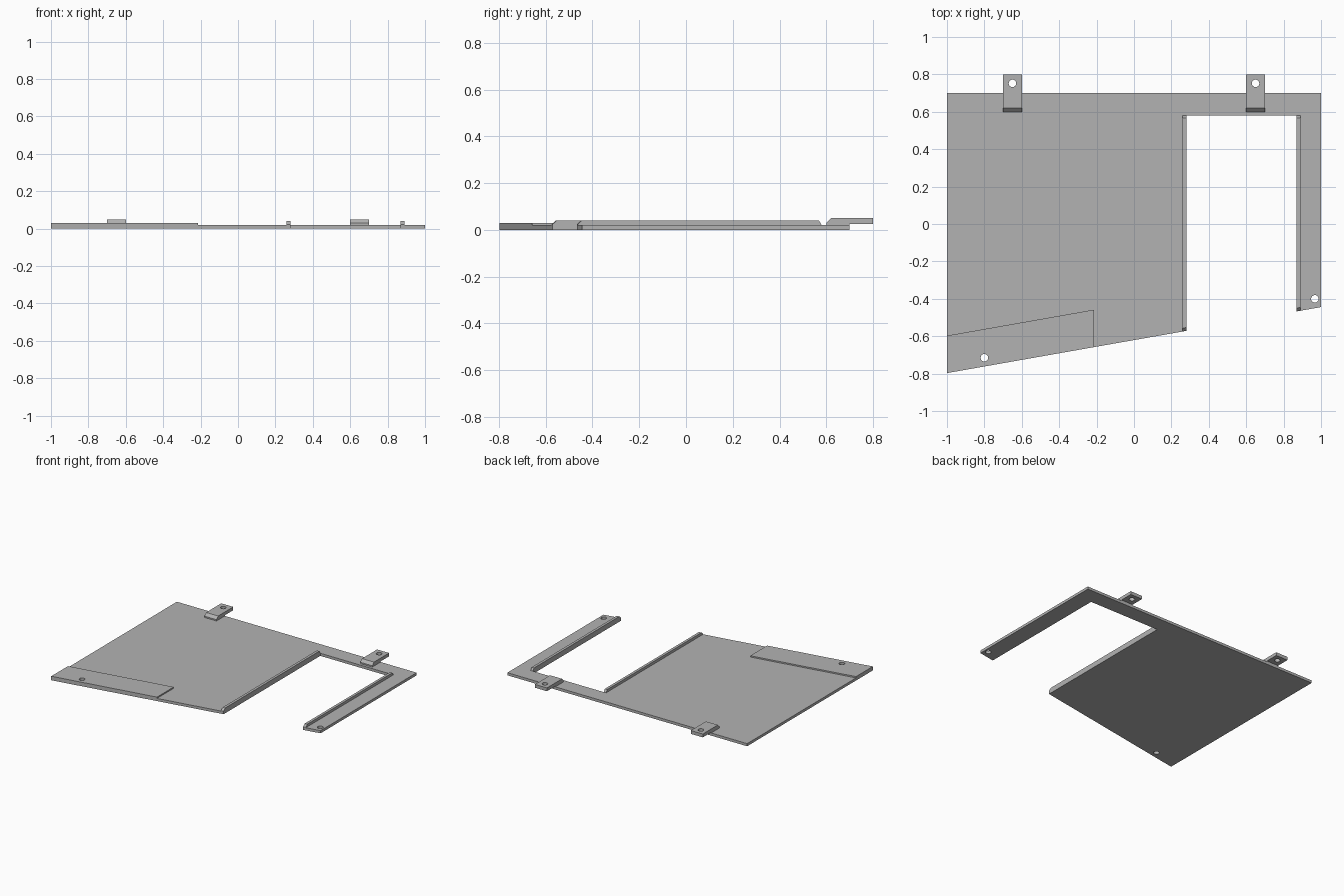
import bpy, bmesh, math
from mathutils import Vector

cube = bpy.data.objects.get("Cube")
if cube:
    bpy.data.objects.remove(cube, do_unlink=True)

grey = bpy.data.materials.new("plain grey")
grey.use_nodes = True
colour = (0.45, 0.45, 0.45, 1)
grey.diffuse_color = colour
grey.node_tree.nodes["Principled BSDF"].inputs["Base Color"].default_value = colour

SLOPE = math.tan(math.radians(10))
THICK = 0.02
HOLE_R = 0.02


def front_y(x):
    """Slanted front edge of the plate."""
    return -0.797 + SLOPE * (x + 1)


def prism(name, base, offset):
    """Extrude a closed outline along an offset."""
    bm = bmesh.new()
    face = bm.faces.new([bm.verts.new(p) for p in base])
    result = bmesh.ops.extrude_face_region(bm, geom=[face])
    moved = [v for v in result["geom"] if isinstance(v, bmesh.types.BMVert)]
    bmesh.ops.translate(bm, verts=moved, vec=Vector(offset))
    bmesh.ops.recalc_face_normals(bm, faces=bm.faces)
    mesh = bpy.data.meshes.new(name)
    bm.to_mesh(mesh)
    bm.free()
    mesh.materials.append(grey)
    obj = bpy.data.objects.new(name, mesh)
    bpy.context.collection.objects.link(obj)
    return obj


def slab(name, outline, z0, z1):
    return prism(name, [(x, y, z0) for x, y in outline], (0, 0, z1 - z0))


def drill(obj, x, y):
    """Cut a round vertical hole, then discard the cutter."""
    ring = [(x + HOLE_R * math.cos(i * math.tau / 24),
             y + HOLE_R * math.sin(i * math.tau / 24)) for i in range(24)]
    cutter = slab("hole_cutter", ring, -0.1, 0.2)
    cutter.hide_render = True
    mod = obj.modifiers.new("hole", "BOOLEAN")
    mod.operation = "DIFFERENCE"
    mod.solver = "EXACT"
    mod.object = cutter
    bpy.context.view_layer.objects.active = obj
    bpy.ops.object.modifier_apply(modifier=mod.name)
    bpy.data.objects.remove(cutter, do_unlink=True)


# Base plate with a rectangular bay open to the front
bay_right, bay_left, bay_back = 0.28, 0.87, 0.58
plate = slab("base_plate", [
    (-1, 0.7), (-1, front_y(-1)),
    (bay_right, front_y(bay_right)), (bay_right, bay_back),
    (bay_left, bay_back), (bay_left, front_y(bay_left)),
    (1, front_y(1)), (1, 0.7)], 0, THICK)

# Raised pad at the front right corner
pad_end, pad_depth = -0.215, 0.2
pad = slab("front_pad", [
    (-1, front_y(-1)), (pad_end, front_y(pad_end)),
    (pad_end, front_y(pad_end) + pad_depth), (-1, front_y(-1) + pad_depth)],
    THICK, 0.03)

# Mounting holes
for part in (plate, pad):
    drill(part, -0.8, -0.715)
drill(plate, 0.967, -0.4)

# Bevel-ended ribs along both sides of the bay
for name, x in (("right_rib", bay_right - 0.02), ("left_rib", bay_left)):
    y0, y1 = front_y(x), bay_back
    rib = prism(name, [
        (x, y0, THICK), (x, y1, THICK), (x, y1 - 0.002, 0.025),
        (x, y1 - 0.012, 0.04), (x, y0 + 0.018, 0.04), (x, y0, 0.023)],
        (0.02, 0, 0))
    for v in rib.data.vertices:
        if v.co.y < 0:
            v.co.y += SLOPE * (v.co.x - x)

# Drilled tabs overhanging the back edge
for name, x in (("right_tab", -0.65), ("left_tab", 0.65)):
    tab = prism(name, [
        (x - 0.05, y, z) for y, z in (
            (0.6, THICK), (0.7, THICK), (0.7, 0.025), (0.8, 0.025),
            (0.8, 0.05), (0.62, 0.05), (0.6, 0.03))], (0.1, 0, 0))
    drill(tab, x, 0.752)
